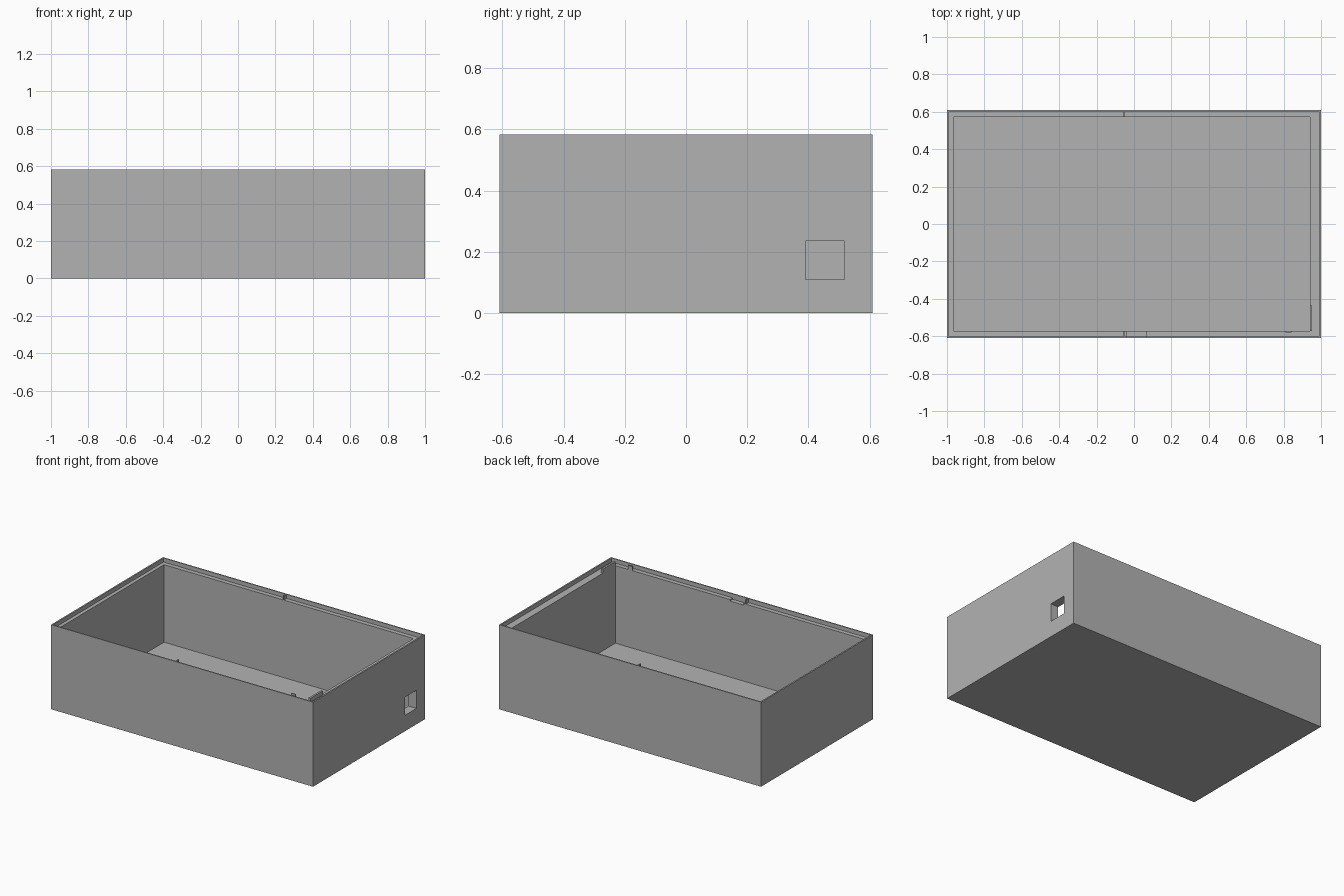
import bpy
import bmesh

if "Cube" in bpy.data.objects:
    bpy.data.objects.remove(bpy.data.objects["Cube"], do_unlink=True)

grey = bpy.data.materials.new("plain grey")
grey.use_nodes = True
colour = (0.45, 0.45, 0.45, 1)
grey.diffuse_color = colour
grey.node_tree.nodes["Principled BSDF"].inputs["Base Color"].default_value = colour

HEIGHT, LEDGE, FLOOR = 0.583, 0.555, 0.02


def add_mesh(name, bm):
    bmesh.ops.recalc_face_normals(bm, faces=bm.faces)
    mesh = bpy.data.meshes.new(name)
    bm.to_mesh(mesh)
    bm.free()
    mesh.materials.append(grey)
    obj = bpy.data.objects.new(name, mesh)
    bpy.context.collection.objects.link(obj)
    return obj


def box(name, x, y, z):
    """Box from (low, high) ranges on each axis."""
    bm = bmesh.new()
    bmesh.ops.create_cube(bm, size=1)
    for v in bm.verts:
        v.co = [sum(r) / 2 + c * (r[1] - r[0]) for r, c in zip((x, y, z), v.co)]
    return add_mesh(name, bm)


# Open case: rectangular rings from the underside, over the lip, down to the floor
rings = [
    (-1, 1, 0.61, 0),
    (-1, 1, 0.61, HEIGHT),
    (-0.99, 0.99, 0.602, HEIGHT),
    (-0.99, 0.99, 0.602, LEDGE),
    (-0.965, 0.94, 0.572, LEDGE),
    (-0.965, 0.94, 0.572, FLOOR),
]
bm = bmesh.new()
loops = [[bm.verts.new(p) for p in ((a, -y, z), (b, -y, z), (b, y, z), (a, y, z))]
         for a, b, y, z in rings]
for low, high in zip(loops, loops[1:]):
    for i in range(4):
        j = (i + 1) % 4
        bm.faces.new((low[i], low[j], high[j], high[i]))
bm.faces.new(loops[0])
bm.faces.new(loops[-1])
case = add_mesh("case", bm)

# Square cable opening in the left wall and a shallow recess in the front ledge
cutters = [
    box("cable_cutter", (0.9, 1.1), (0.39, 0.517), (0.11, 0.235)),
    box("recess_cutter", (-0.04, 0.065), (-0.602, -0.55), (LEDGE - 0.01, HEIGHT + 0.1)),
]
bpy.context.view_layer.objects.active = case
for cutter in cutters:
    cut = case.modifiers.new("opening", "BOOLEAN")
    cut.operation = "DIFFERENCE"
    cut.solver = "EXACT"
    cut.object = cutter
    bpy.ops.object.modifier_apply(modifier=cut.name)
    bpy.data.objects.remove(cutter, do_unlink=True)

# Thin ribs across the front and back ledges
for name, side in (("front_rib", -1), ("back_rib", 1)):
    box(name, (-0.057, -0.05), sorted((side * 0.572, side * 0.602)), (LEDGE, HEIGHT))

# Small stops standing on the ledge near the front left corner
box("corner_stop", (0.94, 0.953), (-0.572, -0.437), (LEDGE, HEIGHT))
box("front_stop", (0.81, 0.843), (-0.579, -0.572), (LEDGE, HEIGHT))
